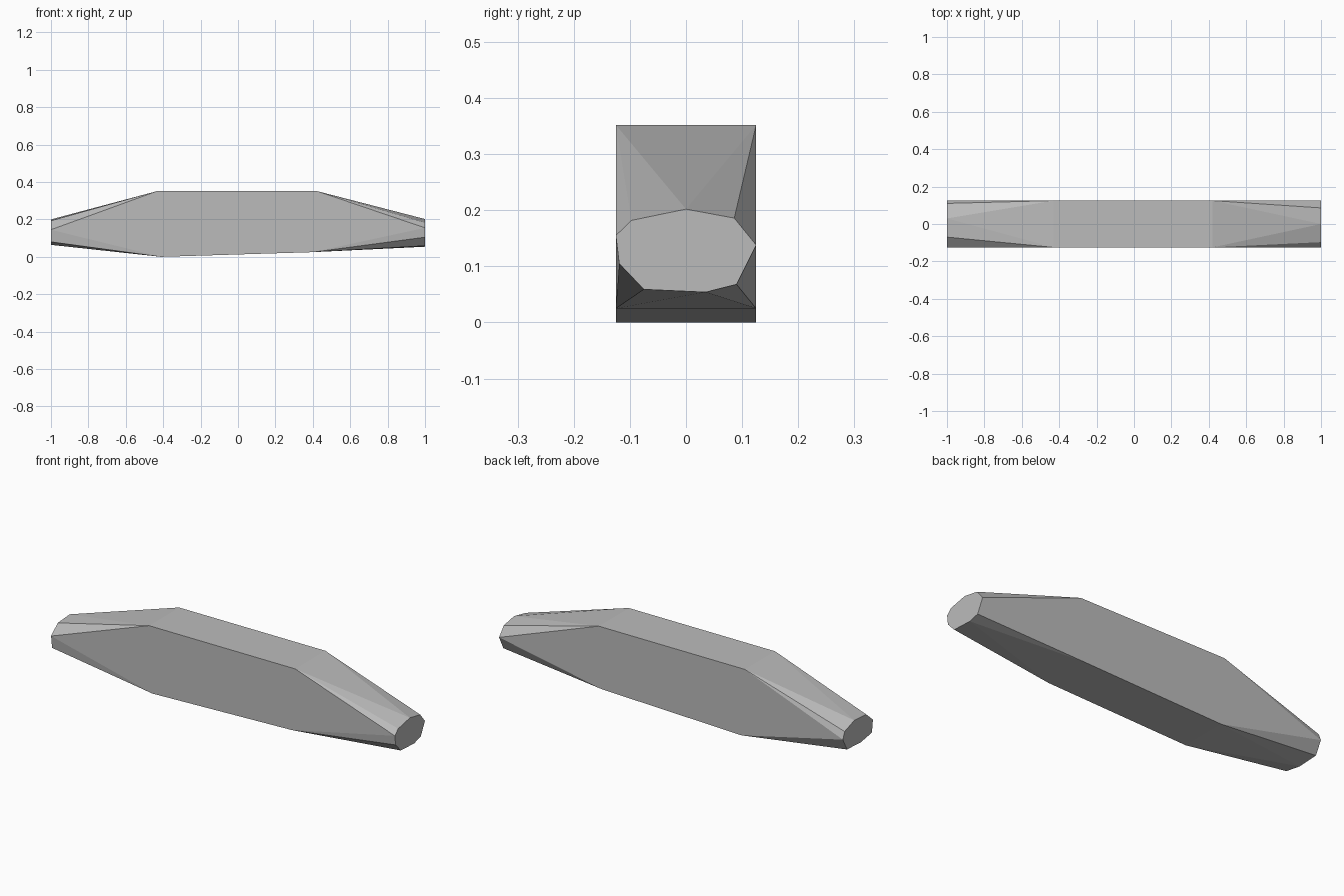
import bpy
import bmesh
import math

default = bpy.data.objects.get("Cube")
if default:
    bpy.data.objects.remove(default, do_unlink=True)

# Plain grey stone
stone = bpy.data.materials.new("stone_grey")
stone.use_nodes = True
colour = (0.5, 0.5, 0.5, 1)
stone.diffuse_color = colour
stone.node_tree.nodes["Principled BSDF"].inputs["Base Color"].default_value = colour

HALF_WIDTH = 0.125


def section(x, low, high):
    """Rectangular cross-section across the body."""
    return [(x + dx, y, z)
            for y in (-HALF_WIDTH, HALF_WIDTH)
            for z, dx in ((low, -0.02 * math.copysign(1, x)), (high, 0))]


def end_ring(x, outline):
    """Irregular blunt tip given as (y, z) points."""
    return [(x, y, z) for y, z in outline]


right_tip = [(0, 0.202), (0.086, 0.186), (0.125, 0.138), (0.09, 0.068),
             (0.035, 0.054), (-0.075, 0.059), (-0.119, 0.105),
             (-0.125, 0.155), (-0.097, 0.182)]
left_tip = [(0.03, 0.2), (0.11, 0.172), (0.125, 0.135), (0.09, 0.07),
            (-0.025, 0.064), (-0.117, 0.08), (-0.125, 0.145), (-0.07, 0.193)]

# Faceted body: a rectangular middle tapering to both tips
points = (section(-0.43, 0, 0.352) + section(0.42, 0.025, 0.352)
          + end_ring(1, right_tip) + end_ring(-1, left_tip))
bm = bmesh.new()
for point in points:
    bm.verts.new(point)
bmesh.ops.convex_hull(bm, input=bm.verts[:])
bmesh.ops.dissolve_limit(bm, angle_limit=math.radians(0.3),
                         verts=bm.verts[:], edges=bm.edges[:])
bmesh.ops.recalc_face_normals(bm, faces=bm.faces[:])

mesh = bpy.data.meshes.new("tapered_stone")
bm.to_mesh(mesh)
bm.free()
mesh.materials.append(stone)
body = bpy.data.objects.new("tapered_stone", mesh)
bpy.context.collection.objects.link(body)
